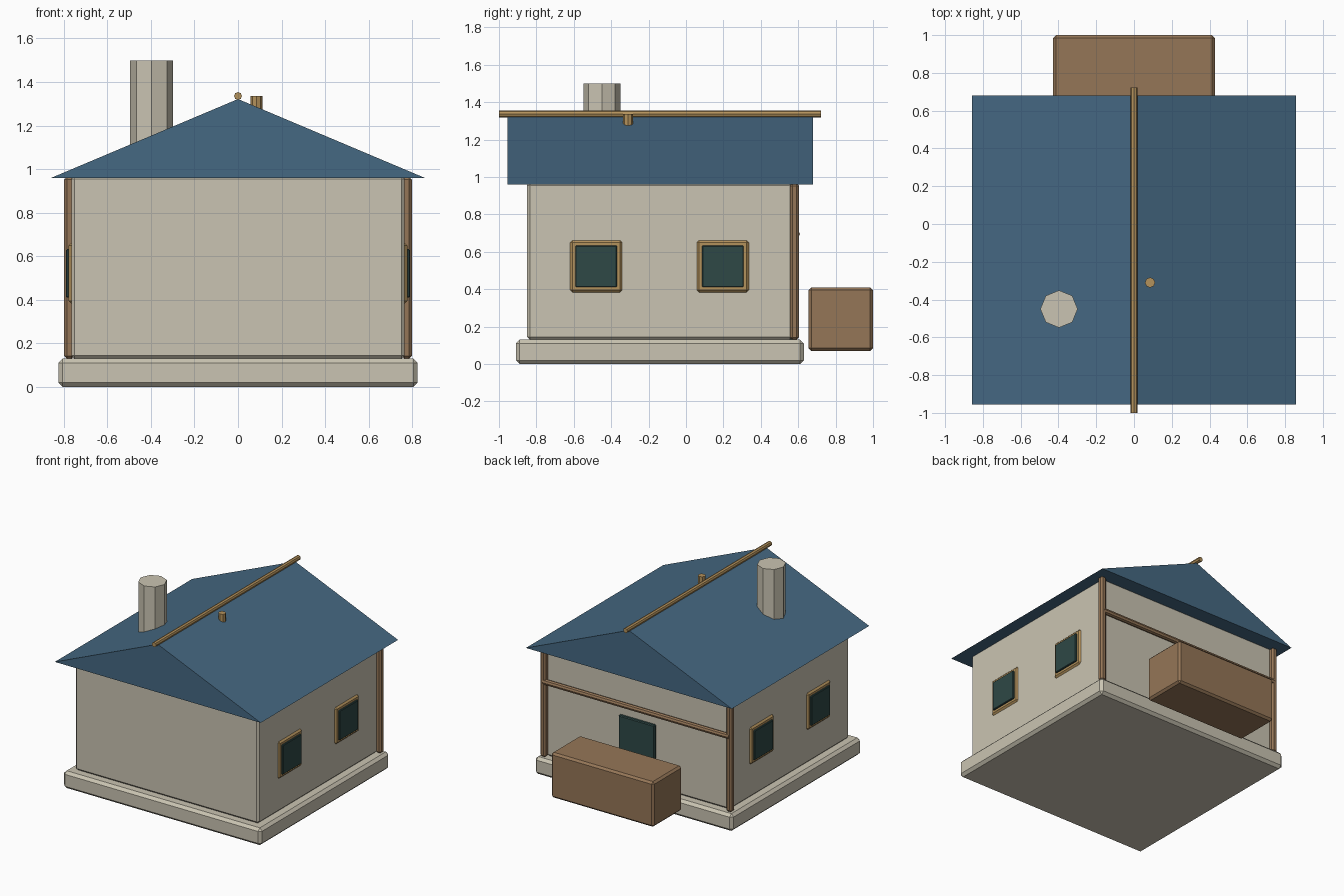
import bpy
import bmesh
from math import radians
from mathutils import Matrix, Vector

default = bpy.data.objects.get("Cube")
if default:
    bpy.data.objects.remove(default, do_unlink=True)


def material(name, *rgb):
    """Flat material from 0-255 display values."""
    linear = [((c / 255 + 0.055) / 1.055) ** 2.4 for c in rgb] + [1]
    mat = bpy.data.materials.new(name)
    mat.use_nodes = True
    mat.diffuse_color = linear
    mat.node_tree.nodes["Principled BSDF"].inputs["Base Color"].default_value = linear
    return mat


plaster = material("plaster", 202, 196, 178)
slate = material("blue roof", 69, 104, 130)
brown = material("brown wood", 149, 118, 87)
light_wood = material("light wood", 180, 146, 92)
dark_green = material("dark green", 46, 72, 70)


def finish(name, bm, mat):
    bmesh.ops.recalc_face_normals(bm, faces=bm.faces)
    mesh = bpy.data.meshes.new(name)
    bm.to_mesh(mesh)
    bm.free()
    mesh.materials.append(mat)
    obj = bpy.data.objects.new(name, mesh)
    bpy.context.collection.objects.link(obj)
    return obj


def box(name, low, high, mat, bevel=0.015):
    """Chamfered box between two corners."""
    low, high = Vector(low), Vector(high)
    bm = bmesh.new()
    bmesh.ops.create_cube(bm, size=1)
    bmesh.ops.scale(bm, vec=high - low, verts=bm.verts)
    bmesh.ops.translate(bm, vec=(low + high) / 2, verts=bm.verts)
    if bevel:
        bmesh.ops.bevel(bm, geom=bm.edges[:], offset=bevel, segments=1,
                        affect='EDGES', profile=0.5)
    return finish(name, bm, mat)


def rod(name, start, end, radius, mat, sides=8):
    """Faceted cylinder between two points."""
    start, end = Vector(start), Vector(end)
    axis = end - start
    turn = Vector((0, 0, 1)).rotation_difference(axis).to_matrix().to_4x4()
    bm = bmesh.new()
    bmesh.ops.create_cone(bm, cap_ends=True, segments=sides, radius1=radius,
                          radius2=radius, depth=axis.length,
                          matrix=Matrix.Translation((start + end) / 2) @ turn)
    return finish(name, bm, mat)


# Foundation and walls
box("foundation", (-0.825, -0.91, 0), (0.825, 0.63, 0.13), plaster, 0.02)
box("walls", (-0.765, -0.85, 0.13), (0.765, 0.57, 0.97), plaster)

# Solid gable roof
bm = bmesh.new()
gable = bm.faces.new([bm.verts.new((x, -0.955, z))
                      for x, z in ((-0.858, 0.96), (0.858, 0.96), (0, 1.322))])
sweep = bmesh.ops.extrude_face_region(bm, geom=[gable], use_keep_orig=True)
bmesh.ops.translate(bm, vec=(0, 1.635, 0),
                    verts=[v for v in sweep["geom"] if isinstance(v, bmesh.types.BMVert)])
finish("roof", bm, slate)

# Ridge pole, peg and chimney
rod("ridge_pole", (0, -1, 1.336), (0, 0.722, 1.336), 0.018, light_wood)
rod("roof_peg", (0.085, -0.31, 1.2), (0.085, -0.31, 1.336), 0.027, light_wood)
rod("chimney", (-0.397, -0.45, 1), (-0.397, -0.45, 1.5), 0.099, plaster)

# Windows and rear posts on both sides
for side, label in ((1, "left"), (-1, "right")):
    for y, place in ((-0.48, "front"), (0.197, "back")):
        for part, half, inner, outer, mat, bevel in (
                ("frame", 0.139, 0.74, 0.777, light_wood, 0.012),
                ("pane", 0.111, 0.75, 0.789, dark_green, 0.004)):
            a, b = sorted((side * inner, side * outer))
            box(f"{label}_{place}_window_{part}", (a, y - half, 0.522 - half),
                (b, y + half, 0.522 + half), mat, bevel)
    x = side * 0.775
    box(f"{label}_post", (x - 0.023, 0.557, 0.13), (x + 0.023, 0.603, 0.965), brown, 0.012)

# Rear crossbeam, door and crate
rod("rear_crossbeam", (-0.775, 0.588, 0.695), (0.775, 0.588, 0.695), 0.021, brown)
box("door", (-0.15, 0.55, 0.13), (0.15, 0.592, 0.61), dark_green, 0.006)
box("crate", (-0.428, 0.655, 0.07), (0.428, 1, 0.41), brown)
